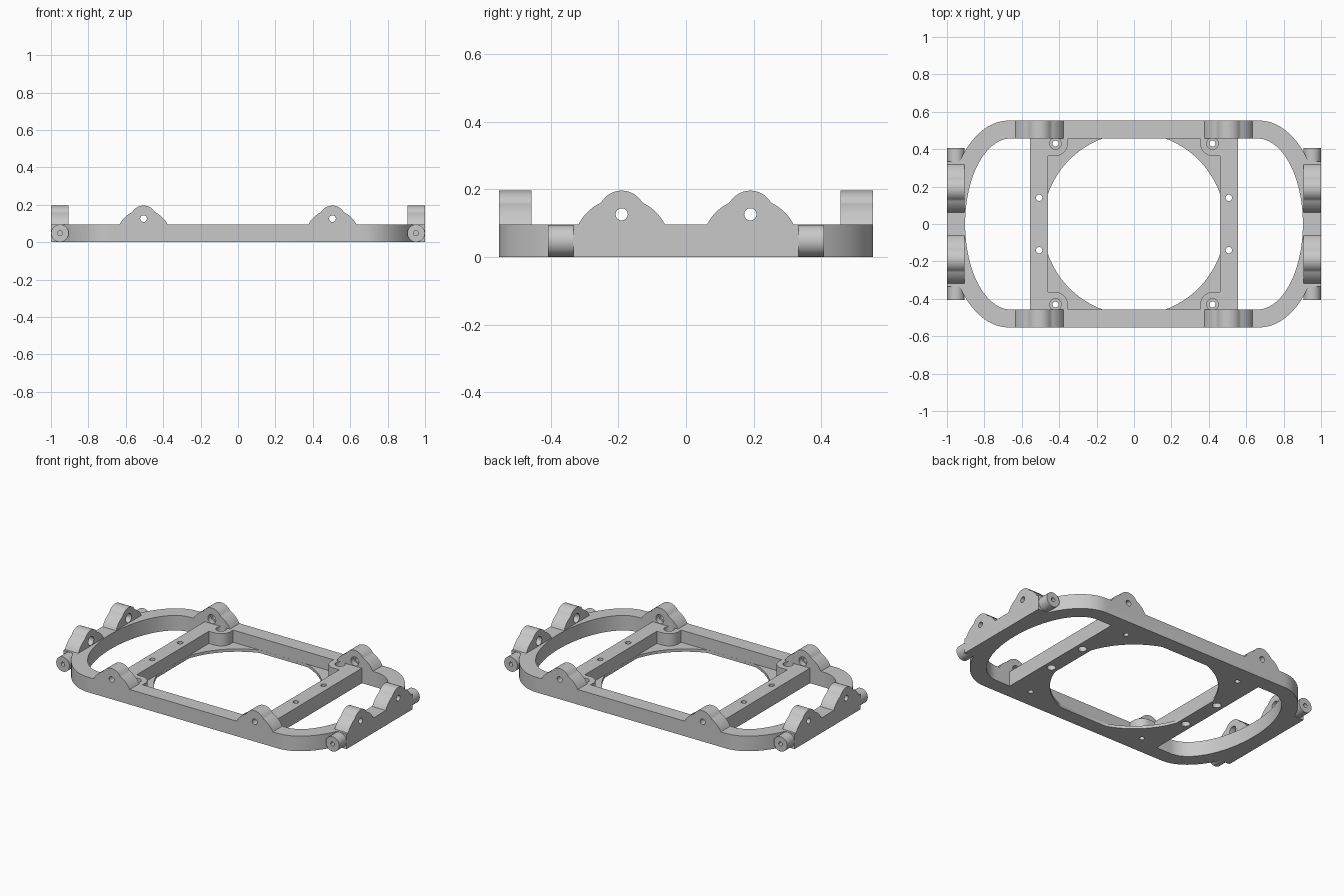
import bpy, bmesh, math
from mathutils import Vector

if "Cube" in bpy.data.objects:
    bpy.data.objects.remove(bpy.data.objects["Cube"])

H = 0.096          # frame height
WALL_IN, WALL_OUT = 0.457, 0.553
END_IN = 0.905     # inner face of the end bars
HUB_Z = 0.126
FLOOR = 0.018      # thickness of the centre plate

grey = bpy.data.materials.new("plain grey")
grey.use_nodes = True
grey.diffuse_color = (0.58, 0.58, 0.58, 1)
grey.node_tree.nodes["Principled BSDF"].inputs["Base Color"].default_value = grey.diffuse_color


def prism(name, points, low, high, axis="z"):
    """Extrude a 2D outline along an axis; outlines are (x,y), (x,z) or (y,z)."""
    place = {"z": lambda a, b, c: (a, b, c),
             "y": lambda a, b, c: (a, c, b),
             "x": lambda a, b, c: (c, a, b)}[axis]
    bm = bmesh.new()
    rings = [[bm.verts.new(place(a, b, c)) for a, b in points] for c in (low, high)]
    bm.faces.new(rings[0])
    bm.faces.new(rings[1])
    n = len(points)
    for i in range(n):
        j = (i + 1) % n
        bm.faces.new((rings[0][i], rings[0][j], rings[1][j], rings[1][i]))
    bmesh.ops.recalc_face_normals(bm, faces=bm.faces)
    mesh = bpy.data.meshes.new(name)
    bm.to_mesh(mesh)
    bm.free()
    mesh.materials.append(grey)
    obj = bpy.data.objects.new(name, mesh)
    bpy.context.collection.objects.link(obj)
    return obj


def arc(cx, cy, rx, ry, start, end, steps):
    angles = [math.radians(start + (end - start) * i / steps) for i in range(steps + 1)]
    return [(cx + rx * math.cos(t), cy + ry * math.sin(t)) for t in angles]


def circle(cx, cy, r, steps=32):
    return arc(cx, cy, r, r, 0, 360, steps)[:-1]


def rect(x0, x1, y0, y1):
    return [(x0, y0), (x1, y0), (x1, y1), (x0, y1)]


def combine(tool, operation):
    mod = frame.modifiers.new("combine", "BOOLEAN")
    mod.operation = operation
    mod.solver = "EXACT"
    mod.object = tool
    bpy.context.view_layer.objects.active = frame
    bpy.ops.object.modifier_apply(modifier=mod.name)
    bpy.data.objects.remove(tool)


def add(*args):
    combine(prism("addition", *args), "UNION")


def cut(*args):
    combine(prism("cutter", *args), "DIFFERENCE")


def span(side, a, b):
    return min(side * a, side * b), max(side * a, side * b)


def lug(centre):
    """Rounded hub on broad shoulders."""
    half, steps = 0.128, 48
    top = []
    for i in range(steps + 1):
        t = -half + 2 * half * i / steps
        z = 0.03 + math.sqrt(0.144 ** 2 - t * t)
        if abs(t) < 0.07:
            z = max(z, HUB_Z + math.sqrt(0.07 ** 2 - t * t))
        top.append((centre + t, z))
    return [(centre + half, 0.05), (centre - half, 0.05)] + top


# Outer body with bulging ends
outline = (arc(0.67, 0, 0.33, WALL_OUT, -90, 90, 48)
           + arc(-0.67, 0, 0.33, WALL_OUT, 90, 270, 48))
frame = prism("mounting_frame", outline, 0, H)
bpy.context.view_layer.objects.active = frame
frame.select_set(True)

# Flat end bars
for s in (-1, 1):
    add(rect(*span(s, END_IN, 1), -0.333, 0.333), 0, H)

# End windows
for s in (-1, 1):
    curve = [(0.555, -WALL_IN)] + arc(0.66, 0, 0.243, WALL_IN, -90, 90, 48) + [(0.555, WALL_IN)]
    cut([(s * x, y) for x, y in curve], -0.1, 0.3)

# Centre pocket, leaving rounded screw bosses in the corners
bx, by, br = 0.42, 0.43, 0.066
corner = ([(0.46, by - br)] + arc(bx, by, br, br, 270, 180, 12) + [(bx - br, WALL_IN)])
pocket = []
for sx, sy in ((1, 1), (-1, 1), (-1, -1), (1, -1)):
    part = [(sx * x, sy * y) for x, y in corner]
    pocket += part if sx == sy else part[::-1]
cut(pocket, FLOOR, 0.3)

# Large round opening, trimmed by the surrounding walls
opening = [(max(-0.46, min(0.46, x)), max(-WALL_IN, min(WALL_IN, y)))
           for x, y in circle(0, 0, 0.487, 128)]
edge_x, edge_y = math.sqrt(0.487 ** 2 - WALL_IN ** 2), math.sqrt(0.487 ** 2 - 0.46 ** 2)
opening = [p for p in opening if abs(p[0]) < 0.46 and abs(p[1]) < WALL_IN]
for sx in (-1, 1):
    for sy in (-1, 1):
        opening += [(sx * edge_x, sy * (WALL_IN - 0.0005)), (sx * 0.4595, sy * edge_y)]
opening.sort(key=lambda p: math.atan2(p[1], p[0]))
cut(opening, -0.1, FLOOR + 0.02)

# Lugs on all four sides
for s in (-1, 1):
    for c in (-1, 1):
        add(lug(c * 0.505), *span(s, WALL_IN, WALL_OUT), "y")
        add(lug(c * 0.19), *span(s, END_IN, 1), "x")

# Round pegs beside the end bars
for sx in (-1, 1):
    for sy in (-1, 1):
        add(circle(sx * 0.952, 0.048, 0.047), *span(sy, 0.32, 0.407), "y")
        cut(circle(sx * 0.952, 0.048, 0.013, 20), *span(sy, 0.34, 0.45), "y")

# Lug bolt holes with recesses on the inner faces
for s in (-1, 1):
    for c in (-1, 1):
        cut(circle(c * 0.505, HUB_Z, 0.018, 24), *span(s, 0.4, 0.6), "y")
        cut(circle(c * 0.505, HUB_Z, 0.028, 24), *span(s, 0.4, 0.49), "y")
        cut(circle(c * 0.19, HUB_Z, 0.018, 24), *span(s, 0.85, 1.1), "x")
        cut(circle(c * 0.19, HUB_Z, 0.028, 24), *span(s, 0.85, 0.94), "x")

# Boss screw holes and crossbar holes with counterbores
for sx in (-1, 1):
    for sy in (-1, 1):
        cut(circle(sx * bx, sy * by, 0.016, 24), -0.1, 0.3)
        cut(circle(sx * bx, sy * by, 0.031, 24), 0.055, 0.12)
        cut(circle(sx * 0.507, sy * 0.14, 0.017, 24), -0.1, 0.3)
        cut(circle(sx * 0.507, sy * 0.14, 0.026, 24), -0.1, 0.035)

# Smooth curves with crisp edges
bpy.ops.object.select_all(action="DESELECT")
frame.select_set(True)
bpy.context.view_layer.objects.active = frame
bpy.ops.object.shade_smooth_by_angle(angle=math.radians(30))
